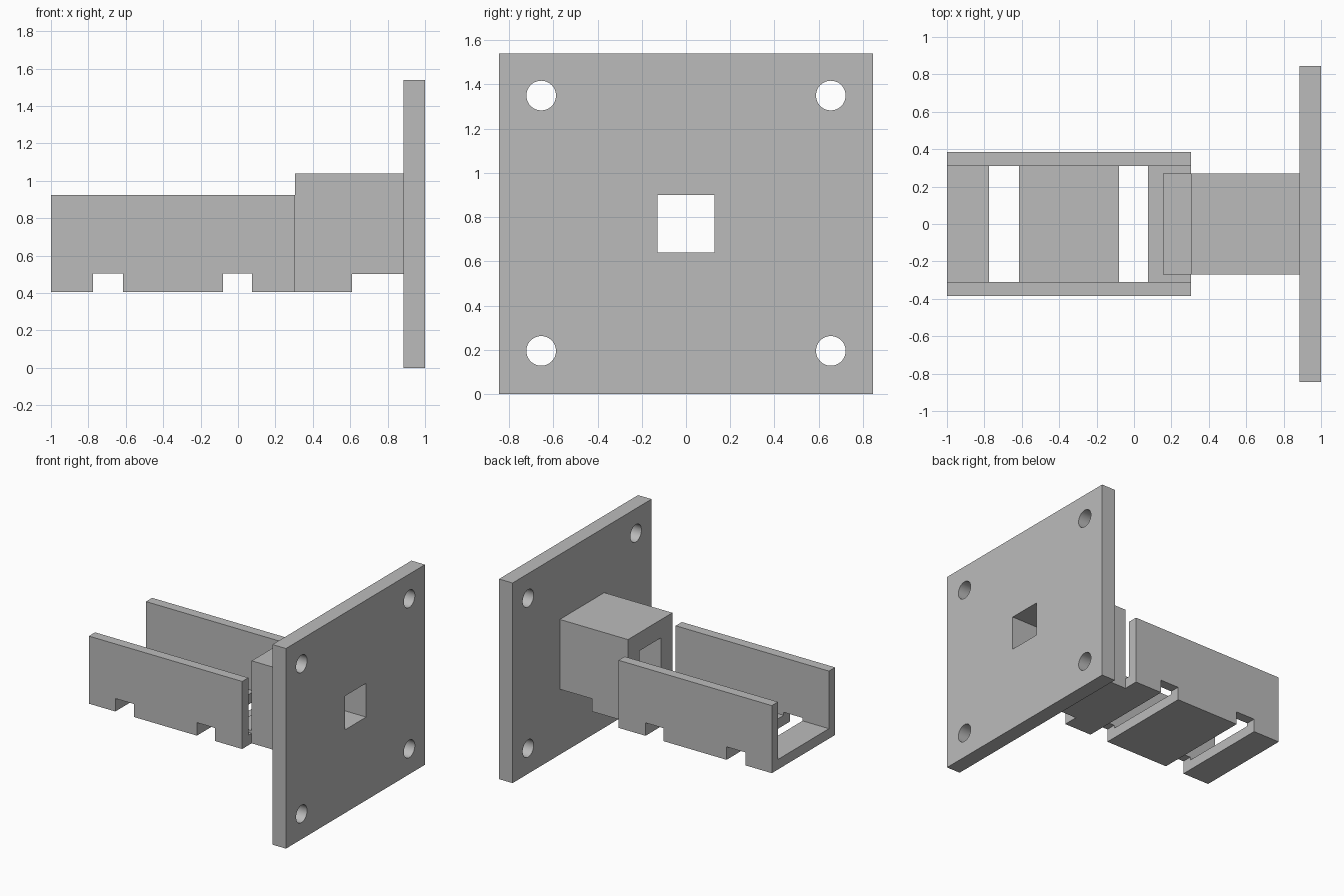
import bpy
import bmesh
import math
from mathutils import Matrix, Vector

cube = bpy.data.objects.get("Cube")
if cube:
    bpy.data.objects.remove(cube)

grey = bpy.data.materials.new("plain_grey")
grey.use_nodes = True
grey.diffuse_color = (0.5, 0.5, 0.5, 1)
grey.node_tree.nodes["Principled BSDF"].inputs["Base Color"].default_value = (0.5, 0.5, 0.5, 1)


def make_object(name, bm):
    bmesh.ops.recalc_face_normals(bm, faces=bm.faces)
    mesh = bpy.data.meshes.new(name)
    bm.to_mesh(mesh)
    bm.free()
    mesh.materials.append(grey)
    obj = bpy.data.objects.new(name, mesh)
    bpy.context.collection.objects.link(obj)
    return obj


def extrude_profile(name, points, depth):
    bm = bmesh.new()
    face = bm.faces.new([bm.verts.new(p) for p in points])
    result = bmesh.ops.extrude_face_region(bm, geom=[face])
    moved = [v for v in result["geom"] if isinstance(v, bmesh.types.BMVert)]
    bmesh.ops.translate(bm, verts=moved, vec=depth)
    return make_object(name, bm)


def box(name, x, y, z):
    outline = [(x[0], y[0], z[0]), (x[1], y[0], z[0]), (x[1], y[0], z[1]), (x[0], y[0], z[1])]
    return extrude_profile(name, outline, (0, y[1] - y[0], 0))


def drill(name, x, y, z, radius):
    bm = bmesh.new()
    turn = Matrix.Translation(Vector((x, y, z))) @ Matrix.Rotation(math.pi / 2, 4, "Y")
    bmesh.ops.create_cone(bm, cap_ends=True, segments=48, radius1=radius,
                          radius2=radius, depth=0.5, matrix=turn)
    return make_object(name, bm)


def cut(target, cutters):
    for cutter in cutters:
        mod = target.modifiers.new("cut", "BOOLEAN")
        mod.operation = "DIFFERENCE"
        mod.solver = "EXACT"
        mod.object = cutter
        bpy.context.view_layer.objects.active = target
        bpy.ops.object.modifier_apply(modifier=mod.name)
        bpy.data.objects.remove(cutter)


def tunnel_cutter():
    return box("tunnel_cutter", (0, 1.5), (-0.13, 0.13), (0.64, 0.9))


# Mounting plate with a square opening and four bolt holes
plate = box("mounting_plate", (0.885, 1), (-0.845, 0.845), (0, 1.54))
holes = [drill("bolt_hole_cutter", 0.94, y, z, 0.067)
         for y in (-0.655, 0.655) for z in (0.195, 1.35)]
cut(plate, [tunnel_cutter()] + holes)

# Hollow neck block with a foot and a tongue reaching into the tray
side = [(0.155, 0.45), (0.305, 0.45), (0.305, 0.405), (0.61, 0.405), (0.61, 0.503),
        (0.885, 0.503), (0.885, 1.04), (0.305, 1.04), (0.305, 0.503), (0.155, 0.503)]
neck = extrude_profile("neck_block", [(x, -0.27, z) for x, z in side], (0, 0.54, 0))
cut(neck, [tunnel_cutter()])

# Open tray with two slots across its floor
half = [(0.385, 0.405), (0.385, 0.925), (0.31, 0.925), (0.31, 0.482)]
section = half + [(-y, z) for y, z in reversed(half)]
tray = extrude_profile("tray", [(-1, y, z) for y, z in section], (1.305, 0, 0))
cut(tray, [box("slot_cutter", x, (-0.6, 0.6), (0.3, 0.505))
           for x in ((-0.775, -0.615), (-0.08, 0.075))])

# Smooth the round holes, keep the edges sharp
bpy.ops.object.select_all(action="DESELECT")
plate.select_set(True)
bpy.context.view_layer.objects.active = plate
bpy.ops.object.shade_smooth_by_angle(angle=math.radians(30))
